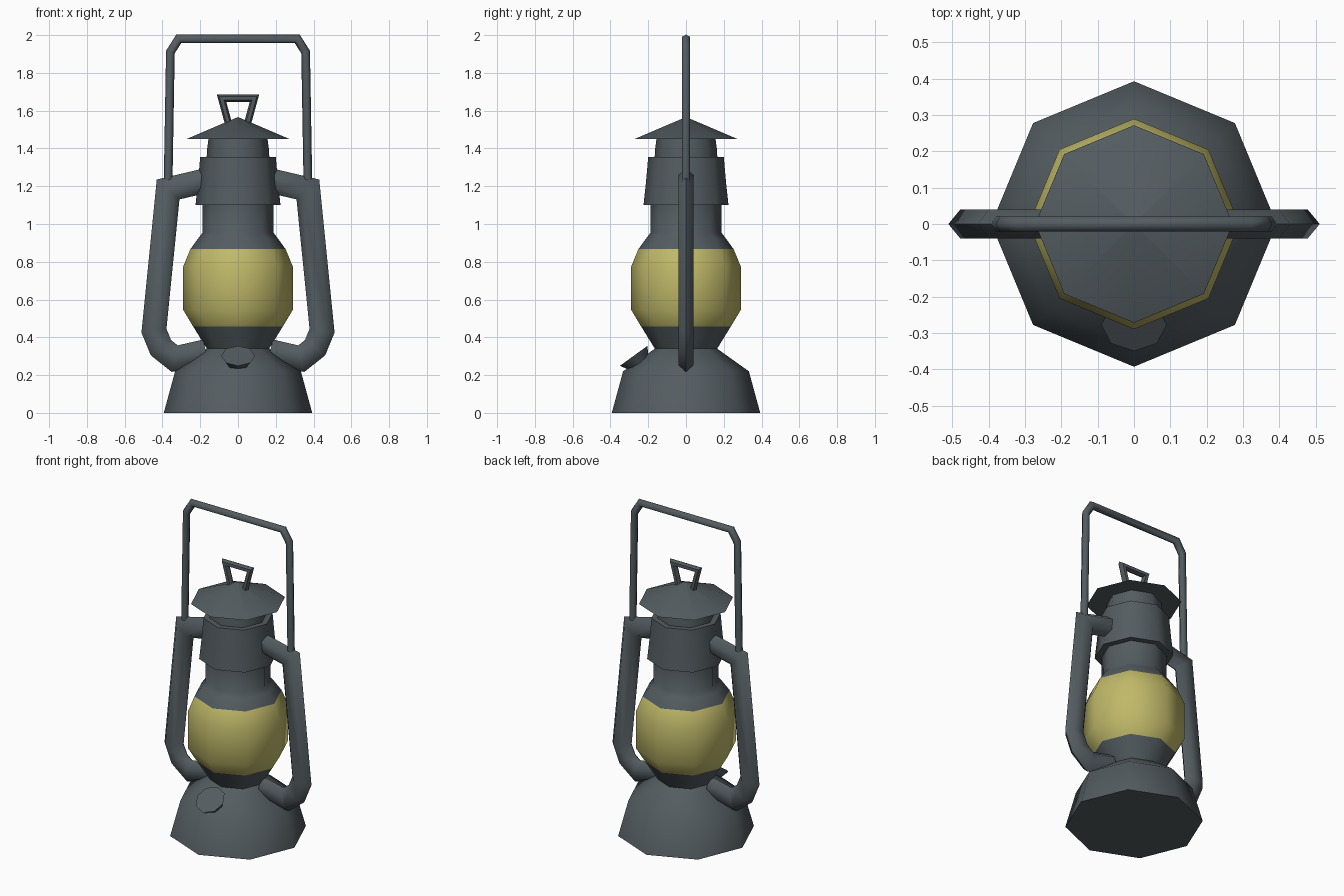
import bpy, bmesh, math
from mathutils import Vector, Matrix

if "Cube" in bpy.data.objects:
    bpy.data.objects.remove(bpy.data.objects["Cube"])


def material(name, rgb):
    m = bpy.data.materials.new(name)
    m.diffuse_color = (*rgb, 1)
    m.use_nodes = True
    m.node_tree.nodes["Principled BSDF"].inputs["Base Color"].default_value = m.diffuse_color
    return m


METAL = material("dark grey metal", (0.088, 0.108, 0.118))
GLASS = material("yellow glass", (0.52, 0.48, 0.14))


def finish(name, bm, mat, angle=50):
    bmesh.ops.remove_doubles(bm, verts=bm.verts, dist=1e-5)
    bmesh.ops.recalc_face_normals(bm, faces=bm.faces)
    me = bpy.data.meshes.new(name)
    bm.to_mesh(me)
    bm.free()
    ob = bpy.data.objects.new(name, me)
    bpy.context.collection.objects.link(ob)
    me.materials.append(mat)
    bpy.ops.object.select_all(action='DESELECT')
    ob.select_set(True)
    bpy.context.view_layer.objects.active = ob
    bpy.ops.object.shade_smooth_by_angle(angle=math.radians(angle))
    return ob


def skin(bm, rings, caps=True):
    n = len(rings[0])
    for a, b in zip(rings, rings[1:]):
        for i in range(n):
            j = (i + 1) % n
            bm.faces.new((a[i], a[j], b[j], b[i]))
    if caps:
        bm.faces.new(rings[0])
        bm.faces.new(rings[-1])


def lathe(name, profile, mat, caps=True, matrix=Matrix(), sides=8):
    """Octagonal turned part from (radius, height) pairs."""
    bm = bmesh.new()
    rings = [[bm.verts.new(matrix @ Vector((r * math.cos(math.tau * i / sides),
                                            r * math.sin(math.tau * i / sides), z)))
              for i in range(sides)] for r, z in profile]
    skin(bm, rings, caps)
    return finish(name, bm, mat)


def tube(name, path, r_plane, r_y, sides=6):
    """Mitred tube along an (x, z) path."""
    pts = [Vector(p) for p in path]
    bm = bmesh.new()
    rings = []
    for k, p in enumerate(pts):
        d0 = (p - pts[k - 1]).normalized() if k else (pts[1] - p).normalized()
        d1 = (pts[k + 1] - p).normalized() if k < len(pts) - 1 else d0
        d = (d0 + d1).normalized()
        side = Vector((-d.y, d.x)) / d.dot(d0)
        ring = []
        for i in range(sides):
            a = math.tau * i / sides
            q = p + side * r_plane * math.cos(a)
            ring.append(bm.verts.new((q.x, r_y * math.sin(a) / math.sin(math.pi / 3), q.y)))
        rings.append(ring)
    skin(bm, rings)
    return finish(name, bm, METAL, 62)


# Body: tank, lower burner, glass globe, chimney
body = lathe("lantern_body", [(0.393, 0), (0.333, 0.22), (0.165, 0.34), (0.237, 0.457),
                              (0.29, 0.545), (0.29, 0.775), (0.252, 0.867),
                              (0.21, 0.925), (0.187, 0.955), (0.187, 1.12)], METAL)
body.data.materials.append(GLASS)
for f in body.data.polygons:
    if 0.46 < f.center.z < 0.866:
        f.material_index = 1

# Hood collar, vent neck and conical cap
lathe("hood_collar", [(0.225, 1.10), (0.213, 1.21), (0.20, 1.355)], METAL)
lathe("vent_neck", [(0.167, 1.34), (0.163, 1.40), (0.155, 1.46)], METAL)
lathe("conical_cap", [(0.272, 1.45), (0.001, 1.566)], METAL)

# Side tubes
for s, label in ((-1, "left"), (1, "right")):
    tube(label + "_side_tube", [(s * x, z) for x, z in (
        (0.17, 1.23), (0.37, 1.183), (0.445, 0.435), (0.408, 0.345),
        (0.335, 0.287), (0.17, 0.325))], 0.065, 0.04)

# Carrying bail and small lifting ring
tube("carrying_bail", [(-0.37, 1.22), (-0.358, 1.91), (-0.314, 1.98),
                       (0.314, 1.98), (0.358, 1.91), (0.37, 1.22)], 0.023, 0.02)
tube("lifting_ring", [(-0.05, 1.53), (-0.087, 1.666),
                      (0.087, 1.666), (0.05, 1.53)], 0.019, 0.018)

# Tilted fuel cap on the front of the tank
tilt = Matrix.Translation((0, -0.277, 0.302)) @ Matrix.Rotation(math.radians(36), 4, 'X')
lathe("fuel_cap", [(0.06, -0.05), (0.09, 0.0)], METAL, matrix=tilt)
